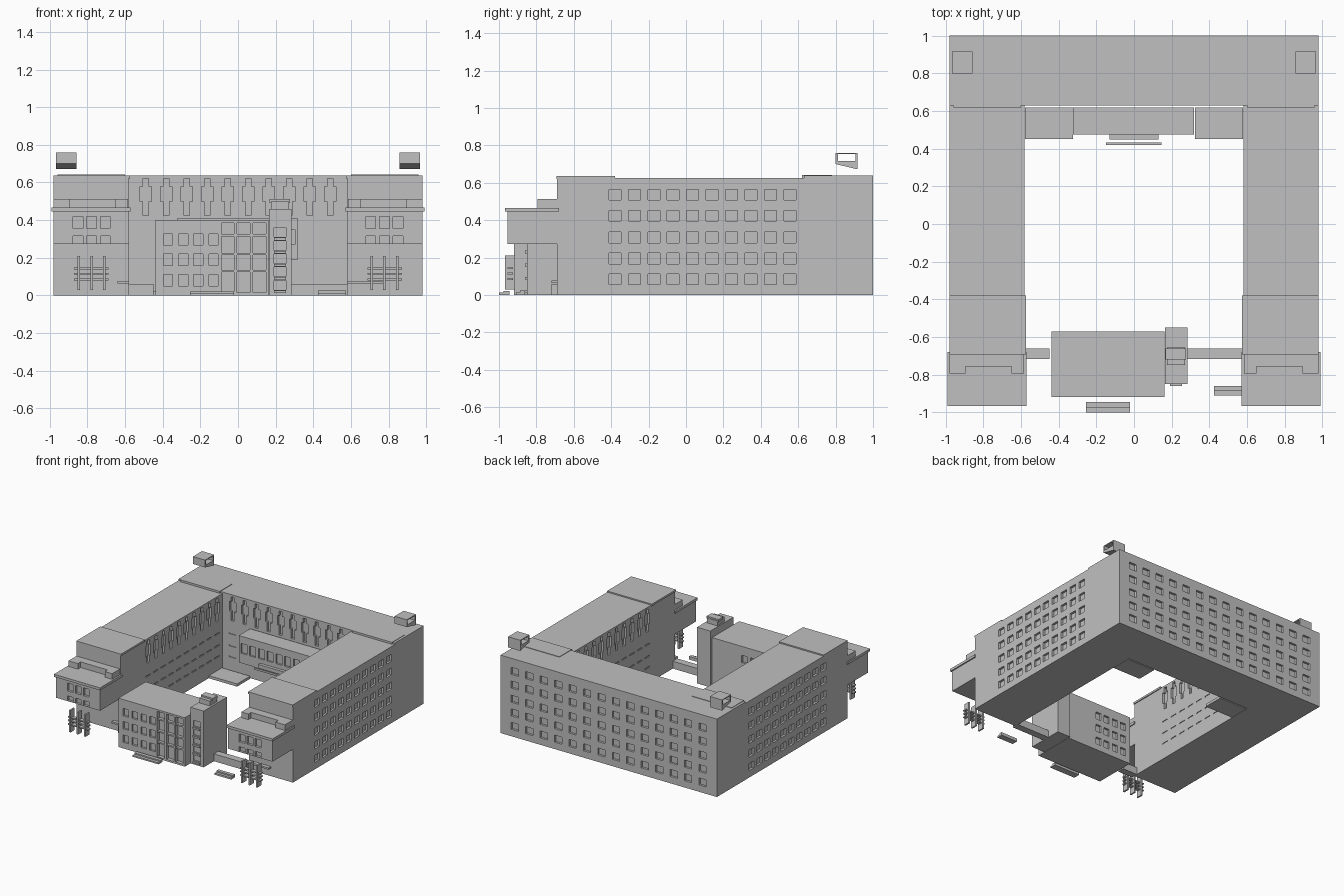
import bpy, bmesh

if "Cube" in bpy.data.objects:
    bpy.data.objects.remove(bpy.data.objects["Cube"])

GREY = (0.53, 0.53, 0.53, 1)
mat = bpy.data.materials.new("plain grey")
mat.use_nodes = True
mat.diffuse_color = GREY
bsdf = mat.node_tree.nodes["Principled BSDF"]
bsdf.inputs["Base Color"].default_value = GREY
bsdf.inputs["Roughness"].default_value = 0.8


def add_box(bm, x, y, z):
    """Add one box, each axis given as (low, high)."""
    made = bmesh.ops.create_cube(bm, size=1)["verts"]
    for v in made:
        for i, (low, high) in enumerate((x, y, z)):
            v.co[i] = high if v.co[i] > 0 else low


def boxes(name, parts):
    bm = bmesh.new()
    for part in parts:
        add_box(bm, *part)
    mesh = bpy.data.meshes.new(name)
    bm.to_mesh(mesh)
    bm.free()
    mesh.materials.append(mat)
    obj = bpy.data.objects.new(name, mesh)
    bpy.context.collection.objects.link(obj)
    return obj


def cut(obj, parts):
    """Carve separate boxes out of an object."""
    cutter = boxes("cutter", parts)
    cutter.hide_render = True
    mod = obj.modifiers.new("openings", "BOOLEAN")
    mod.operation = "DIFFERENCE"
    mod.solver = "EXACT"
    mod.object = cutter
    bpy.context.view_layer.objects.active = obj
    bpy.ops.object.modifier_apply(modifier=mod.name)
    bpy.data.objects.remove(cutter)


def span(middle, width):
    return (middle - width / 2, middle + width / 2)


def flip(r, s):
    return r if s > 0 else (-r[1], -r[0])


def spread(first, last, count):
    return [first + (last - first) * i / (count - 1) for i in range(count)]


LEVELS = (0.085, 0.195, 0.307, 0.423, 0.535)
LEDGES = (0.13, 0.22, 0.32)

# Rear wing with outer windows and cross-shaped courtyard windows
rear = boxes("rear_wing", [((-0.98, 0.98), (0.63, 1), (0, 0.638))])
cut(rear, [(span(x, 0.066), (0.982, 1.02), span(z, 0.057))
           for x in spread(-0.85, 0.85, 14) for z in LEVELS])
bays = spread(-0.49, 0.49, 10)
cut(rear, [(span(x, 0.028), (0.6, 0.65), (0.425, 0.62)) for x in bays])
cut(rear, [(span(x, 0.06), (0.6, 0.65), (0.5, 0.58)) for x in bays])
cut(rear, [(span(x, 0.065), (0.6, 0.636), span(z, 0.01))
           for x in bays for z in LEDGES])

for s, side in ((1, "left"), (-1, "right")):
    # Long side wing
    wing = boxes(side + "_wing", [(flip((0.582, 0.98), s), (-0.69, 0.63), (0, 0.626))])
    rows = spread(-0.38, 0.555, 10)
    cut(wing, [(flip((0.962, 1.02), s), span(y, 0.064), span(z, 0.057))
               for y in rows for z in LEVELS])
    bays = spread(-0.33, 0.56, 10)
    cut(wing, [(flip((0.55, 0.6), s), span(y, 0.028), (0.425, 0.61)) for y in bays])
    cut(wing, [(flip((0.55, 0.6), s), span(y, 0.058), (0.48, 0.57)) for y in bays])
    cut(wing, [(flip((0.55, 0.588), s), span(y, 0.06), span(z, 0.01))
               for y in bays for z in LEDGES])
    boxes(side + "_raised_roof", [
        (flip((0.575, 0.98), s), (-0.692, -0.38), (0.62, 0.636)),
        (flip((0.6, 0.96), s), (0.62, 0.78), (0.62, 0.642))])

    # Overhanging front room, open underneath
    room = boxes(side + "_front_room", [(flip((0.58, 0.98), s), (-0.955, -0.68), (0.272, 0.45))])
    cols = spread(0.705, 0.85, 3)
    cut(room, [(flip(span(x, 0.052), s), (-1, -0.935), z)
               for x in cols for z in ((0.275, 0.315), (0.355, 0.42))])
    boxes(side + "_front_roof", [(flip((0.572, 0.99), s), (-0.967, -0.68), (0.445, 0.466))])
    step = boxes(side + "_roof_step", [(flip((0.585, 0.98), s), (-0.793, -0.68), (0.46, 0.512))])
    cut(step, [(flip((0.65, 0.895), s), (-0.82, -0.757), (0.44, 0.55))])

    # Post and rail screen below the front room
    boxes(side + "_screen", [
        (flip(span(x, 0.013), s), (-0.967, -0.915), (0.03, 0.21)) for x in spread(0.71, 0.845, 3)
    ] + [(flip((0.688, 0.872), s), (-0.955, -0.925), span(z, 0.01)) for z in (0.085, 0.115, 0.143)])
    far = 0.78 if s > 0 else 0.64
    boxes(side + "_bench", [(flip((0.578, far), s), (-0.72, -0.69), (0.064, 0.078))])

    # Rooftop vent with a sloping underside, open sideways
    vent = boxes(side + "_vent", [(flip((0.858, 0.968), s), (0.8, 0.917), (0.672, 0.76))])
    for v in vent.data.vertices:
        if v.co.z < 0.7 and v.co.y < 0.85:
            v.co.z = 0.7
    cut(vent, [(flip((0.8, 1), s), (0.812, 0.905), (0.716, 0.753))])

    # Low garden wall and courtyard terrace
    near = 0.285 if s > 0 else 0.45
    boxes(side + "_low_wall", [(flip((near, 0.582), s), (-0.718, -0.66), (0, 0.06))])
    boxes(side + "_terrace", [(flip((0.325, 0.58), s), (0.452, 0.62), (0, 0.022))])

# Raised gallery in the courtyard
gallery = boxes("gallery", [((-0.325, 0.32), (0.475, 0.62), (0.19, 0.41))])
cut(gallery, [(span(x, 0.055), (0.4, 0.49), (0.27, 0.35)) for x in spread(-0.28, 0.275, 8)])
boxes("gallery_canopy", [((-0.13, 0.13), (0.45, 0.48), (0.2, 0.235)),
                         ((-0.15, 0.145), (0.42, 0.433), (0.2, 0.215))])

# Free-standing front block: windows at one side, pilasters at the other
block = boxes("front_block", [((-0.438, 0.163), (-0.92, -0.57), (0, 0.4))])
cols = spread(-0.372, -0.13, 4)
cut(block, [(span(x, 0.05), y, span(z, 0.06))
            for x in cols for z in (0.08, 0.19, 0.297)
            for y in ((-0.95, -0.903), (-0.587, -0.5))])
cut(block, [((a, a + 0.068), (-0.95, -0.89), (0.015, 0.385)) for a in (-0.088, -0.004, 0.08)])
boxes("block_ledges", [((a, a + 0.068), (-0.915, -0.88), span(z, 0.012))
                       for a in (-0.088, -0.004, 0.08) for z in (0.13, 0.22, 0.32)])

# Stair tower
tower = boxes("tower", [((0.165, 0.285), (-0.85, -0.55), (0, 0.46))])
cut(tower, [((0.19, 0.255), (-0.9, -0.838), span(z, 0.05)) for z in (0.055, 0.125, 0.195, 0.265, 0.335)])
boxes("tower_ledges", [((0.19, 0.255), (-0.86, -0.83), span(z, 0.014))
                       for z in (0.02, 0.09, 0.16, 0.23, 0.3)])
boxes("tower_cap", [((0.175, 0.27), (-0.75, -0.655), (0.45, 0.5)),
                    ((0.168, 0.275), (-0.72, -0.66), (0.49, 0.512))])

# Entrance steps
boxes("front_steps", [((-0.255, -0.02), (-1, -0.945), (0, 0.012)),
                      ((-0.255, -0.02), (-0.975, -0.945), (0.011, 0.022))])
boxes("side_steps", [((0.425, 0.575), (-0.91, -0.86), (0, 0.014)),
                     ((0.425, 0.575), (-0.888, -0.86), (0.013, 0.025))])
